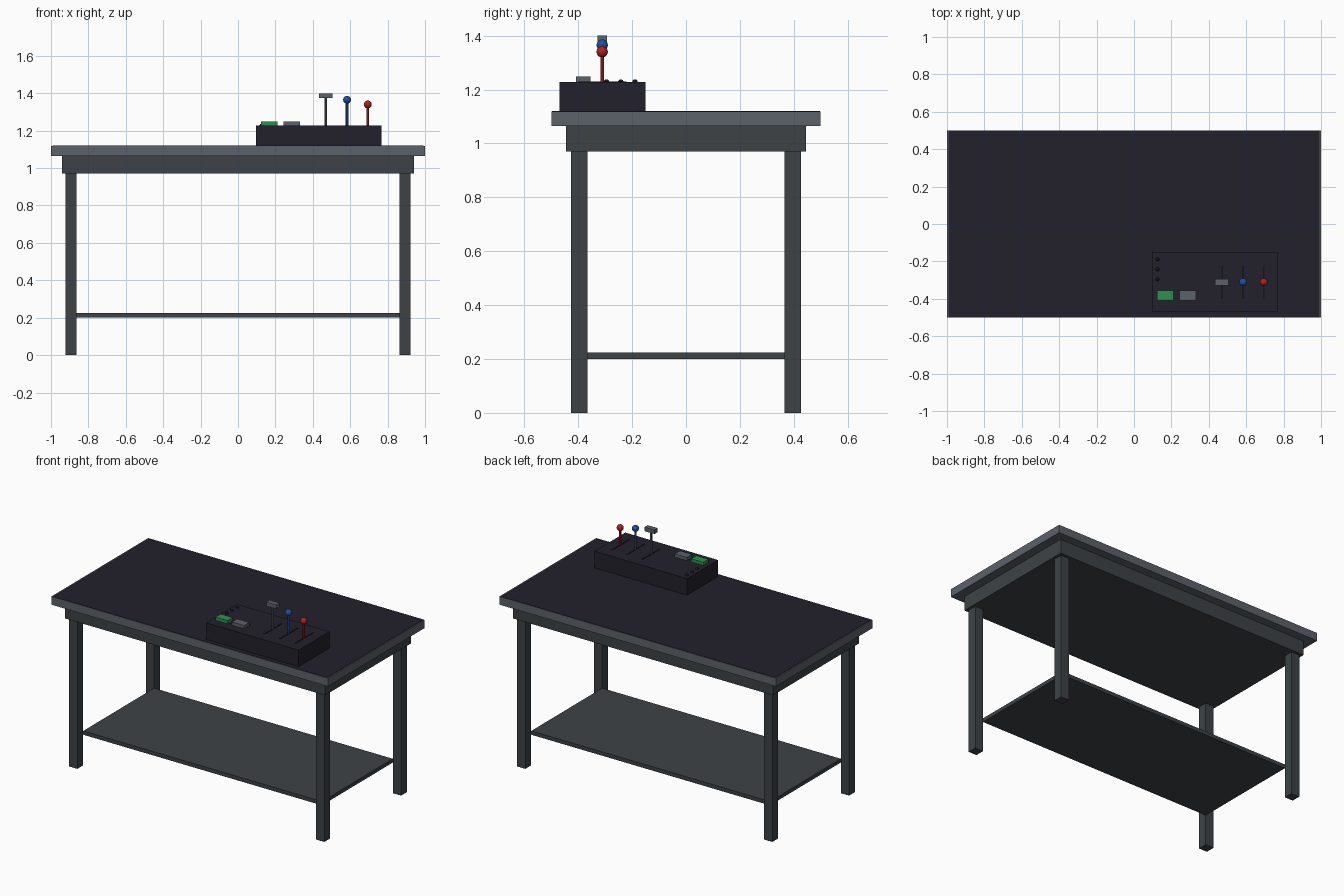
import bpy, bmesh
from mathutils import Matrix

cube = bpy.data.objects.get("Cube")
if cube:
    bpy.data.objects.remove(cube, do_unlink=True)


def material(name, rgb):
    mat = bpy.data.materials.new(name)
    mat.use_nodes = True
    mat.diffuse_color = (*rgb, 1)
    mat.node_tree.nodes["Principled BSDF"].inputs["Base Color"].default_value = (*rgb, 1)
    return mat


steel = material("light steel grey", (0.107, 0.122, 0.144))
frame = material("dark frame grey", (0.047, 0.055, 0.062))
dark = material("dark surface", (0.016, 0.015, 0.025))
black = material("black", (0.008, 0.008, 0.01))
green = material("green", (0.026, 0.275, 0.08))
red = material("red", (0.43, 0.014, 0.014))
blue = material("blue", (0.013, 0.08, 0.35))


def finish(name, bm, mat, smooth=False):
    mesh = bpy.data.meshes.new(name)
    bm.to_mesh(mesh)
    bm.free()
    mesh.materials.append(mat)
    obj = bpy.data.objects.new(name, mesh)
    bpy.context.collection.objects.link(obj)
    if smooth:
        bpy.ops.object.select_all(action="DESELECT")
        obj.select_set(True)
        bpy.context.view_layer.objects.active = obj
        bpy.ops.object.shade_smooth_by_angle()
    return obj


def box(name, mat, x, y, z):
    """Box from (min, max) ranges on each axis."""
    bm = bmesh.new()
    bmesh.ops.create_cube(bm, size=1)
    ranges = (x, y, z)
    for v in bm.verts:
        v.co = [(lo + hi) / 2 + c * (hi - lo) for c, (lo, hi) in zip(v.co, ranges)]
    return finish(name, bm, mat)


def rod(name, mat, x, y, z0, z1, radius):
    bm = bmesh.new()
    bmesh.ops.create_cone(bm, cap_ends=True, segments=12, radius1=radius, radius2=radius,
                          depth=z1 - z0, matrix=Matrix.Translation((x, y, (z0 + z1) / 2)))
    return finish(name, bm, mat, True)


def ball(name, mat, x, y, z, radius):
    bm = bmesh.new()
    bmesh.ops.create_uvsphere(bm, u_segments=16, v_segments=10, radius=radius,
                              matrix=Matrix.Translation((x, y, z)))
    return finish(name, bm, mat, True)


# Table
top_z, apron_z = 1.12, 0.97
box("tabletop", steel, (-1, 1), (-0.5, 0.5), (1.065, top_z - 0.002))
box("tabletop_mat", dark, (-0.992, 0.992), (-0.497, 0.497), (top_z - 0.002, top_z))
box("apron", frame, (-0.941, 0.941), (-0.445, 0.445), (apron_z, 1.065))
box("lower_shelf", frame, (-0.863, 0.863), (-0.366, 0.366), (0.2, 0.225))
for side, sx in (("left", 1), ("right", -1)):
    for end, sy in (("front", -1), ("back", 1)):
        box(f"{end}_{side}_leg", frame, sorted((sx * 0.863, sx * 0.923)),
            sorted((sy * 0.366, sy * 0.427)), (0, apron_z))

# Control box with push buttons and indicator studs
panel_z = 1.228
box("control_box", dark, (0.097, 0.767), (-0.469, -0.15), (top_z, panel_z))
for name, mat, x in (("green_button", green, 0.123), ("grey_button", steel, 0.243)):
    box(name, mat, (x, x + 0.088), (-0.409, -0.355), (panel_z, 1.249))
for i in range(3):
    ball(f"indicator_stud_{i + 1}", black, 0.126, -0.295 + i * 0.053, panel_z, 0.01)

# Levers standing in their slots
lever_y = -0.311
for name, mat, x, z in (("grey", steel, 0.47, 1.387), ("blue", blue, 0.583, 1.365),
                        ("red", red, 0.694, 1.34)):
    box(f"{name}_lever_slot", black, (x - 0.005, x + 0.005),
        (lever_y - 0.09, lever_y + 0.09), (panel_z, panel_z + 0.002))
    rod(f"{name}_lever_rod", mat, x, lever_y, panel_z, z, 0.007)
    if name == "grey":
        box("grey_lever_handle", mat, (x - 0.036, x + 0.036),
            (lever_y - 0.017, lever_y + 0.017), (z - 0.013, z + 0.013))
    else:
        ball(f"{name}_lever_knob", mat, x, lever_y, z, 0.021)
